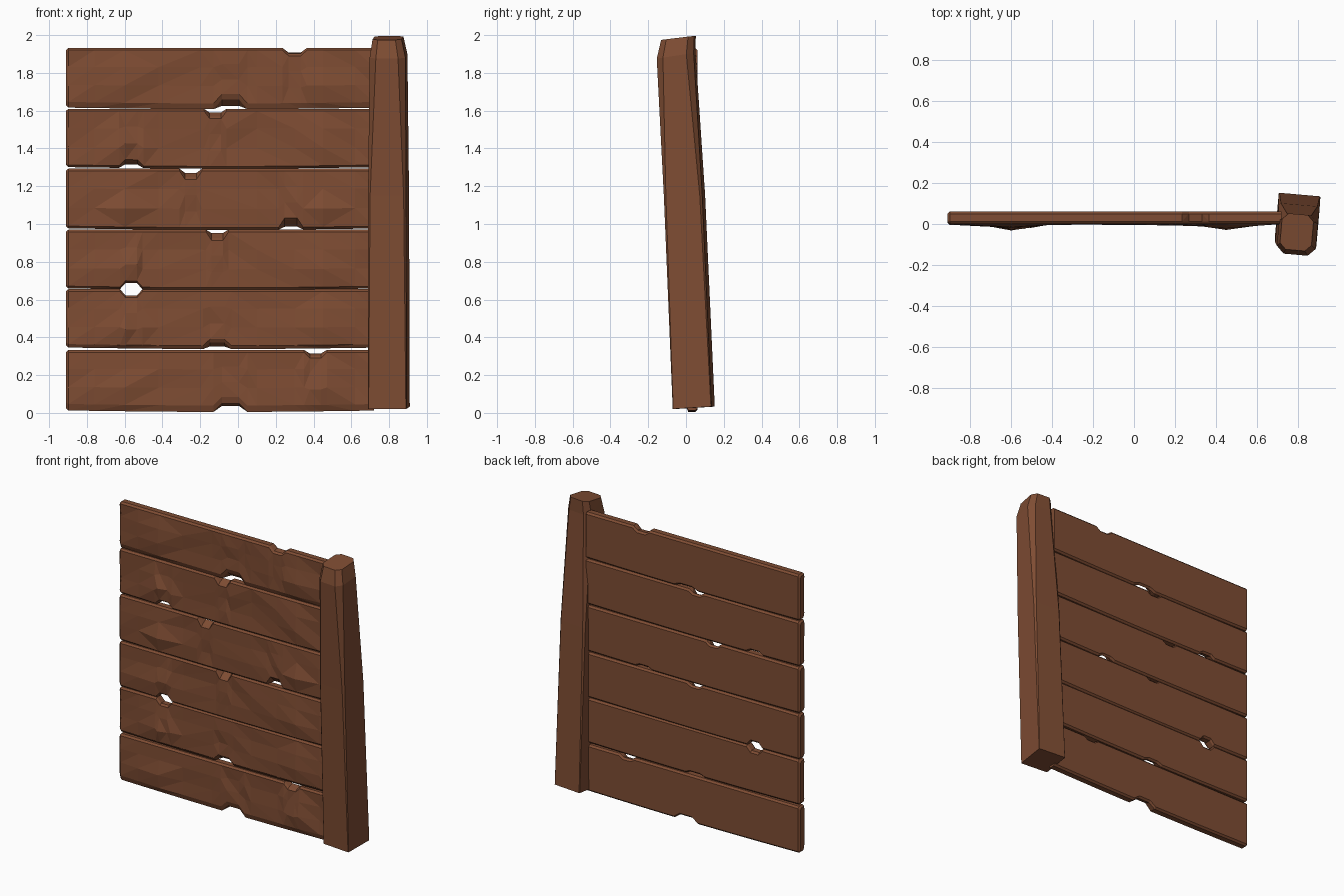
import bpy, bmesh, math, random
from mathutils import Vector

if "Cube" in bpy.data.objects:
    bpy.data.objects.remove(bpy.data.objects["Cube"])

random.seed(4)
wood = bpy.data.materials.new("brown wood")
wood.diffuse_color = (0.21, 0.073, 0.033, 1)
wood.use_nodes = True
wood.node_tree.nodes["Principled BSDF"].inputs["Base Color"].default_value = wood.diffuse_color


def loft(name, rings):
    """Skin a list of equal-length closed rings, capped at both ends."""
    bm = bmesh.new()
    vs = [[bm.verts.new(p) for p in r] for r in rings]
    n = len(rings[0])
    for a, b in zip(vs, vs[1:]):
        for i in range(n):
            j = (i + 1) % n
            bm.faces.new((a[i], a[j], b[j], b[i]))
    bm.faces.new(vs[0])
    bm.faces.new(vs[-1])
    bmesh.ops.triangulate(bm, faces=[f for f in bm.faces if len(f.verts) == 4],
                          quad_method='SHORT_EDGE')
    bmesh.ops.recalc_face_normals(bm, faces=bm.faces)
    me = bpy.data.meshes.new(name)
    bm.to_mesh(me)
    bm.free()
    me.materials.append(wood)
    ob = bpy.data.objects.new(name, me)
    bpy.context.collection.objects.link(ob)
    return ob


def hat(x, centre, width):
    return max(0.0, 1 - abs(x - centre) / width)


def notch_depth(x, notch):
    """Trapezoid cut: full depth in the middle half, sloping sides."""
    x0, w, d, back = notch
    return d * min(1.0, max(0.0, 2 * (1 - abs(x - x0) / w)))


def plank(name, zb, zt, low, high, under):
    """low / high: notch (x, half width, depth, share of depth at the back)."""
    cuts = [n[0] + n[1] * k for n in (low, high) for k in (-1, -0.5, 0.5, 1)]
    base = [-0.898, -0.76, -0.6, -0.42, -0.2, 0.1, 0.3, 0.45, 0.62]
    xs = sorted(cuts + [x for x in base if all(abs(x - c) > 0.035 for c in cuts)])
    xs = [-0.91] + xs + [0.72]
    c, y1 = 0.012, 0.062
    rings = []
    for x in xs:
        dl, dh = notch_depth(x, low), notch_depth(x, high)
        sag = 0.008 * math.sin((x + 0.9) * 1.9)
        fb, ft = zb + dl - sag, zt - dh             # front edges
        bb, bt = zb + dl * low[3] - sag, zt - dh * high[3]  # back edges
        bump = 0.026 * (hat(x, -0.6, 0.2) + hat(x, 0.45, 0.18))
        a, b = fb + c + under, ft - c
        rows = []
        for t, share in ((0.0, 0.25), (0.33, 1.0), (0.68, 0.3), (1.0, 0.0)):
            jit = random.uniform(-0.006, 0.008) if 0 < t < 1 else 0.0
            rows.append((jit - bump * share, a + (b - a) * t))
        sec = [(c, fb)] + rows + [(c, ft), (y1 - c, bt), (y1, bt - c),
                                  (y1, bb + c), (y1 - c, bb)]
        if x == xs[0]:                              # rounded free end
            m = (zb + zt) / 2
            sec = [(0.031 + (y - 0.031) * 0.65, m + (z - m) * 0.93) for y, z in sec]
        rings.append([(x, y, z) for y, z in sec])
    return loft(name, rings)


# Six stacked boards, bottom to top
boards = [
    (0.013, 0.333, (-0.04, 0.09, 0.045, 0.7), (0.41, 0.06, 0.03, 0.6), 0.022),
    (0.346, 0.655, (-0.11, 0.075, 0.035, 0.4), (-0.565, 0.06, 0.033, 1.0), 0.006),
    (0.659, 0.970, (-0.565, 0.06, 0.033, 1.0), (-0.11, 0.06, 0.045, 0.4), 0.0),
    (0.977, 1.293, (0.28, 0.065, 0.05, 0.3), (-0.25, 0.06, 0.045, 0.5), 0.0),
    (1.301, 1.610, (-0.565, 0.065, 0.032, 0.6), (-0.12, 0.06, 0.04, 0.5), 0.0),
    (1.616, 1.932, (-0.04, 0.09, 0.05, 0.35), (0.30, 0.065, 0.03, 0.8), 0.018),
]
for i, (zb, zt, low, high, under) in enumerate(boards):
    plank("plank_%d" % (i + 1), zb, zt, low, high, under)


# Leaning post, square at the foot and increasingly chamfered to the top
def post_ring(cx, cy, z, hx, hy, ch, slope=0.0, turn=-5):
    pts = []
    for sx, sy, flip in ((1, 1, 0), (-1, 1, 1), (-1, -1, 0), (1, -1, 1)):
        pair = [(sx * hx, sy * (hy - ch)), (sx * (hx - ch), sy * hy)]
        pts += pair[::-1] if flip else pair
    t = math.radians(turn)
    return [(cx + x * math.cos(t) - y * math.sin(t),
             cy + x * math.sin(t) + y * math.cos(t), z + slope * y) for x, y in pts]


loft("post", [
    post_ring(0.799, 0.041, 0.027, 0.102, 0.103, 0.003, 0.06),
    post_ring(0.797, -0.008, 1.15, 0.101, 0.102, 0.012),
    post_ring(0.797, -0.052, 1.89, 0.095, 0.098, 0.036, 0.15),
    post_ring(0.794, -0.040, 1.985, 0.077, 0.088, 0.03, 0.12),
])
